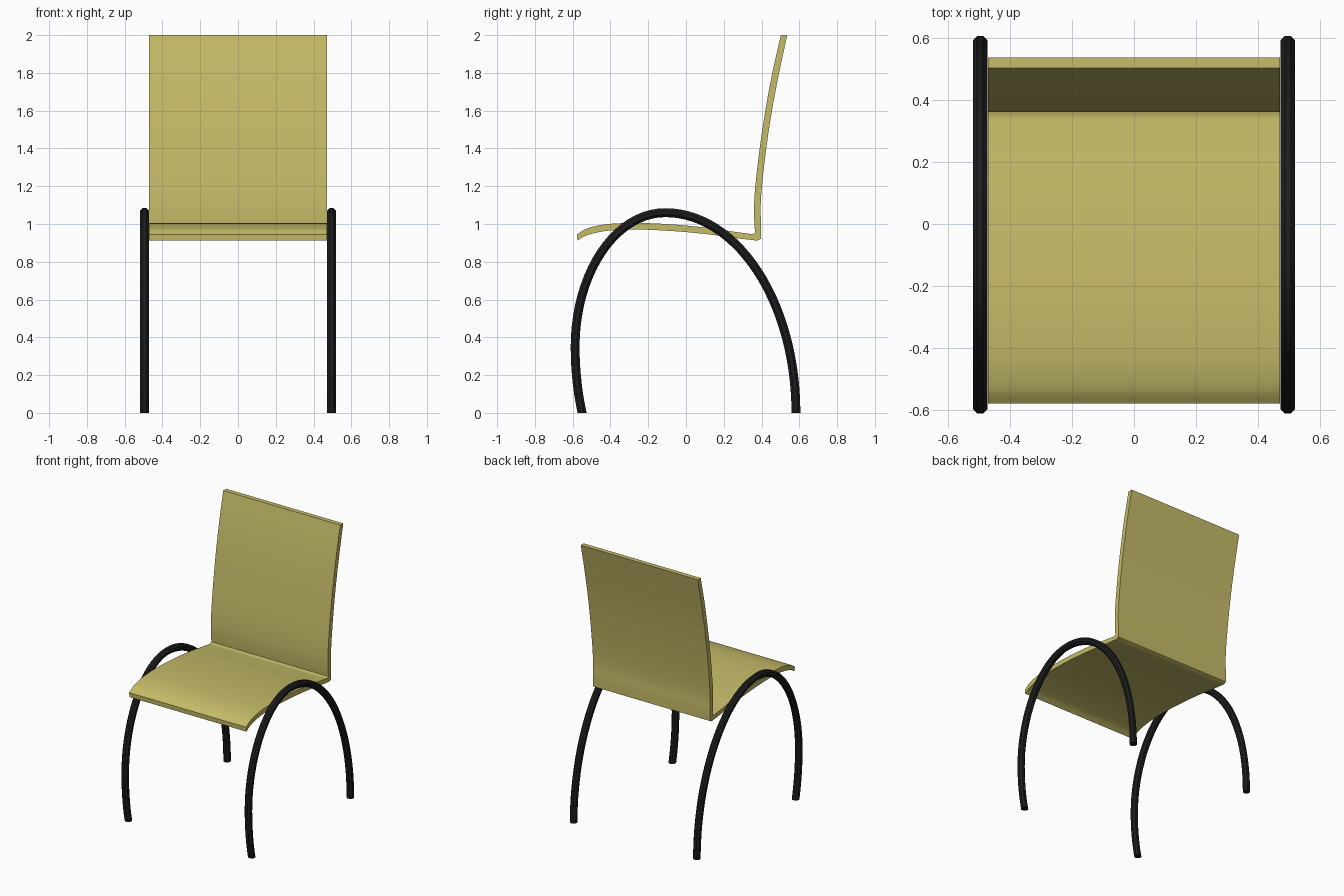
import bpy, bmesh
from math import sin, cos, pi
from mathutils import Vector

if "Cube" in bpy.data.objects:
    bpy.data.objects.remove(bpy.data.objects["Cube"])

def material(name, col):
    m = bpy.data.materials.new(name)
    m.diffuse_color = (*col, 1)
    m.use_nodes = True
    m.node_tree.nodes["Principled BSDF"].inputs["Base Color"].default_value = m.diffuse_color
    return m

def finish(name, bm, mat):
    bmesh.ops.recalc_face_normals(bm, faces=bm.faces)
    me = bpy.data.meshes.new(name)
    bm.to_mesh(me)
    bm.free()
    ob = bpy.data.objects.new(name, me)
    bpy.context.collection.objects.link(ob)
    me.materials.append(mat)
    bpy.ops.object.select_all(action='DESELECT')
    bpy.context.view_layer.objects.active = ob
    ob.select_set(True)
    bpy.ops.object.shade_smooth_by_angle(angle=0.6)
    return ob

def smooth(pts, n=6):
    """Catmull-Rom through 2D points."""
    p = [Vector(q) for q in pts]
    p = [2 * p[0] - p[1]] + p + [2 * p[-1] - p[-2]]
    out = []
    for a, b, c, d in zip(p, p[1:], p[2:], p[3:]):
        for k in range(n):
            t = k / n
            out.append(0.5 * (2*b + (c-a)*t + (2*a-5*b+4*c-d)*t*t + (3*b-a-3*c+d)*t**3))
    return out + [p[-2]]

def loft(bm, rings, closed=True):
    """Skin rings of coordinates with end caps."""
    vs = [[bm.verts.new(c) for c in r] for r in rings]
    n = len(vs[0])
    for a, b in zip(vs, vs[1:]):
        for i in range(n):
            j = (i + 1) % n
            bm.faces.new((a[i], a[j], b[j], b[i]))
    bm.faces.new(vs[0])
    bm.faces.new(vs[-1])

yellow = material("yellow_shell", (0.56, 0.50, 0.14))
black = material("black_tube", (0.012, 0.012, 0.012))

# Seat and backrest: one bent sheet, inner and outer (y, z) profiles
inner = smooth([(-.577, .945), (-.53, .974), (-.45, .995), (-.35, 1.004), (-.22, 1.005),
                (-.05, .996), (.12, .979), (.25, .96), (.35, .946)])
inner += smooth([(.366, .953), (.362, 1.0), (.36, 1.08), (.367, 1.2), (.39, 1.4),
                 (.42, 1.6), (.457, 1.8), (.502, 2.0)])
outer = smooth([(-.575, .912), (-.53, .938), (-.45, .959), (-.35, .969), (-.22, .97),
                (-.05, .961), (.12, .945), (.25, .927), (.378, .912)])
outer += smooth([(.398, .922), (.398, 1.0), (.395, 1.08), (.402, 1.2), (.425, 1.4),
                 (.455, 1.6), (.493, 1.8), (.536, 2.0)])
W = 0.47
bm = bmesh.new()
loft(bm, [[(-W, *a), (W, *a), (W, *b), (-W, *b)] for a, b in zip(inner, outer)])
finish("seat_and_back", bm, yellow)

# Side arches: octagonal tube along an arch of elliptical arcs
path = []
for i in range(7):                                   # front foot, curving in
    a = -0.3963 * (1 - i / 7)
    path.append(Vector((0, -.11 - .477 * cos(a), .35 + .907 * sin(a))))
for i in range(20):                                  # front rise to the crown
    a = pi / 2 * i / 20
    path.append(Vector((0, -.11 - .477 * cos(a), .35 + .71 * sin(a))))
for i in range(29):                                  # long rear sweep to the floor
    a = pi / 2 * (1 - i / 28)
    path.append(Vector((0, -.11 + .692 * cos(a), 1.06 * sin(a))))
R = 0.0235 / cos(pi / 8)
for side, x in (("right", 0.495), ("left", -0.495)):
    rings = []
    for i, p in enumerate(path):
        t = (path[min(i + 1, len(path) - 1)] - path[max(i - 1, 0)]).normalized()
        nrm = Vector((0, -t.z, t.y))
        ring = []
        for k in range(8):
            a = pi / 8 + k * pi / 4
            v = p + nrm * (R * sin(a)) + Vector((x + R * cos(a), 0, 0))
            if i in (0, len(path) - 1):              # cut feet flat on the floor
                v -= t * (v.z / t.z)
            ring.append(v)
        rings.append(ring)
    bm = bmesh.new()
    loft(bm, rings)
    finish(side + "_leg_arch", bm, black)
